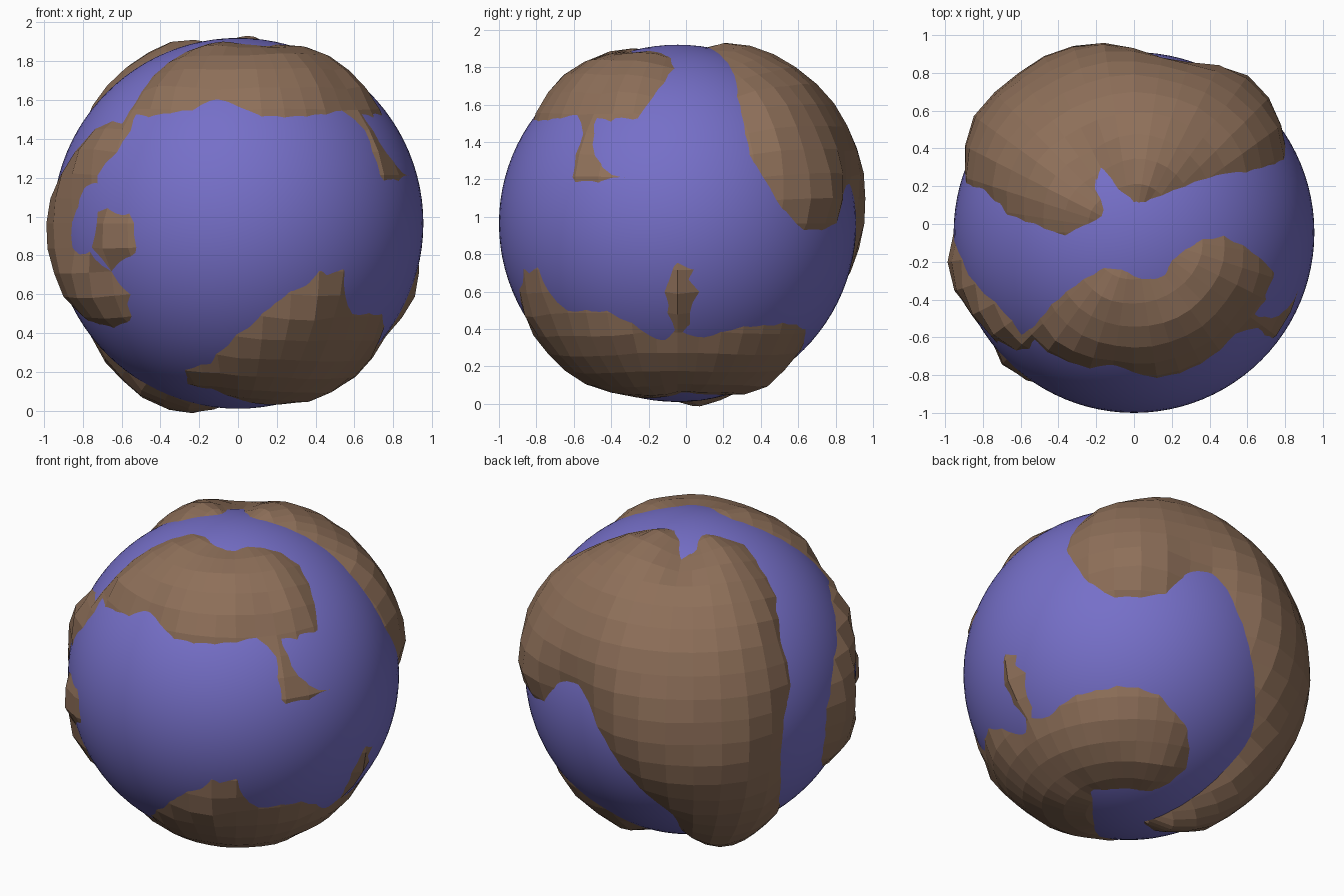
import bpy, bmesh, math
from mathutils import Vector, noise

if "Cube" in bpy.data.objects:
    bpy.data.objects.remove(bpy.data.objects["Cube"])

R = 0.955
CENTRE = Vector((0, -0.045, 0.965))

# Coastlines as (longitude, latitude) in degrees; longitude 0 faces the front
NORTH_CAP = [(-47, 34), (-51, 57), (-45, 66), (-55, 71), (-14, 78), (5, 75), (33, 73),
             (52, 75), (80, 71), (90, 62), (83, 51), (75, 35), (63, 36), (60, 27), (66, 15),
             (59, 10), (51, 15), (52, 27), (53, 39), (40, 36), (22, 34), (7, 35), (-8, 42),
             (-19, 37), (-35, 35), (-43, 32)]
WEST_STRIP = [(-43, 33), (-41, 27), (-50, 16), (-58, 8), (-63, 4), (-64, -9), (-54, -10),
              (-49, 4), (-39, 7), (-34, 2), (-33, -9), (-45, -15), (-42, -21), (-35, -24),
              (-41, -31), (-52, -35), (-69, -33), (-86, -26), (-90, -12), (-90, 2),
              (-83, 14), (-73, 22), (-65, 30), (-55, 34)]
BACK_LAND = [(180, 81), (150, 78), (130, 66), (118, 45), (116, 34), (115, 24), (119, 14),
             (125, 5), (132, -2), (141, -3), (152, -1), (165, 14), (172, 13), (-176, -6),
             (-167, -20), (-152, -38), (-141, -71), (-90, -84), (-75, -75), (-80, -61),
             (-95, -45), (-107, -28), (-110, 1), (-105, 18), (-106, 30), (-95, 48),
             (-92, 58), (-87, 68), (-121, 80), (-141, 70), (-152, 63), (-158, 74)]
SOUTH_LAND = [(-32, -53), (0, -36), (13, -24), (29, -13), (36, -14), (39, -19), (39, -29),
              (61, -28), (68, -32), (77, -33), (76, -40), (92, -40), (116, -35), (138, -32),
              (153, -36), (169, -44), (175, -50), (-175, -58), (176, -73), (140, -74),
              (97, -71), (67, -77), (30, -77), (-15, -65), (-38, -58)]
EAST_ISLE = [(86, -38), (85, -22), (88, -15), (94, -7), (99, -16), (98, -26), (93, -38)]
ISLET = [(72, 15), (76, 17), (79, 16), (76, 13)]


def direction(lon, lat):
    a, b = math.radians(lon), math.radians(lat)
    return Vector((math.cos(b) * math.sin(a), -math.cos(b) * math.cos(a), math.sin(b)))


class Continent:
    """Coastline flattened around its own middle, giving a height for any direction."""

    def __init__(self, coast, height, middle):
        self.height = height
        self.n = direction(*middle)
        self.e = Vector((0, 0, 1)).cross(self.n).normalized()
        self.u = self.n.cross(self.e)
        self.poly = [self.flat(direction(*p)) for p in coast]

    def flat(self, d):
        ang = math.acos(max(-1, min(1, d.dot(self.n))))
        v = Vector((d.dot(self.e), d.dot(self.u)))
        return v.normalized() * ang if v.length > 1e-6 else v

    def relief(self, d):
        p, inside, best = self.flat(d), False, 9.0
        for a, b in zip(self.poly, self.poly[1:] + self.poly[:1]):
            ab = b - a
            t = max(0, min(1, (p - a).dot(ab) / max(ab.dot(ab), 1e-9)))
            best = min(best, (p - a - ab * t).length)
            if (a.y > p.y) != (b.y > p.y) and p.x < a.x + ab.x * (p.y - a.y) / ab.y:
                inside = not inside
        return self.height * math.tanh((best if inside else -best) / 0.2)


continents = [Continent(NORTH_CAP, 0.06, (15, 55)), Continent(WEST_STRIP, 0.07, (-65, 0)),
              Continent(BACK_LAND, 0.095, (-165, 20)), Continent(SOUTH_LAND, 0.055, (80, -55)),
              Continent(EAST_ISLE, 0.08, (92, -22)), Continent(ISLET, 0.06, (76, 15))]


def sphere(name, segments, rings, colour, smooth, radius_at):
    bm = bmesh.new()
    bmesh.ops.create_uvsphere(bm, u_segments=segments, v_segments=rings, radius=1)
    for v in bm.verts:
        d = v.co.normalized()
        v.co = CENTRE + d * radius_at(d)
    for f in bm.faces:
        f.smooth = smooth
    me = bpy.data.meshes.new(name)
    bm.to_mesh(me)
    bm.free()
    mat = bpy.data.materials.new(name)
    mat.diffuse_color = colour
    mat.use_nodes = True
    mat.node_tree.nodes["Principled BSDF"].inputs["Base Color"].default_value = mat.diffuse_color
    me.materials.append(mat)
    ob = bpy.data.objects.new(name, me)
    bpy.context.collection.objects.link(ob)
    return ob


def land_radius(d):
    h = max(c.relief(d) for c in continents)
    if h > 0.02:
        h += 0.018 * noise.noise(d * 4)
    return R + h


# Smooth water ball and the faceted land shell that rises through it
sphere("ocean", 96, 48, (0.18, 0.16, 0.58, 1), True, lambda d: R)
sphere("land", 40, 24, (0.27, 0.16, 0.10, 1), False, land_radius)
